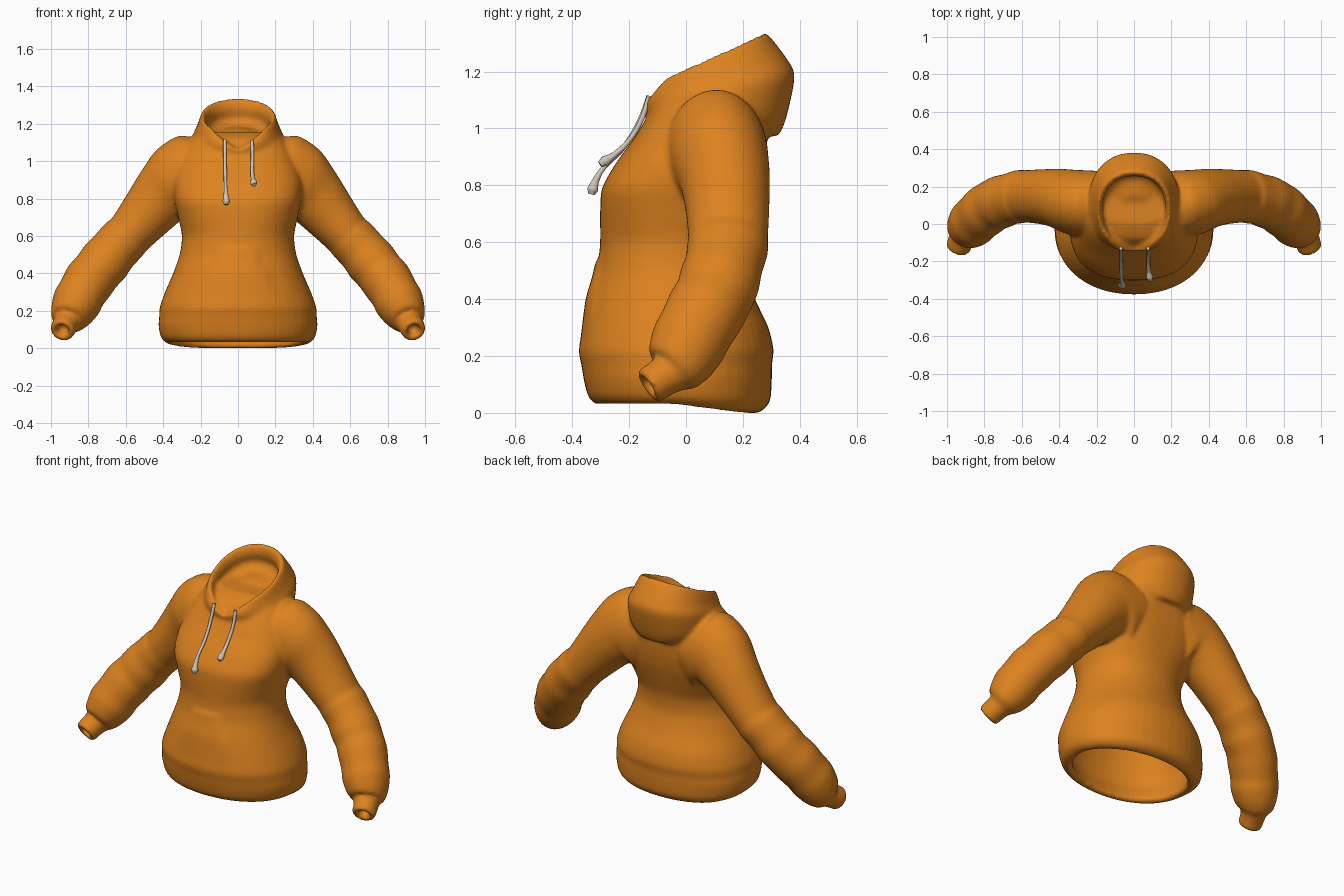
import bpy, bmesh, math
from mathutils import Vector

SEG = 48


def material(name, rgb):
    m = bpy.data.materials.new(name)
    m.diffuse_color = (*rgb, 1)
    return m


orange = material("orange fabric", (0.72, 0.225, 0.014))
cord = material("pale cord", (0.64, 0.56, 0.48))


def ring(fn, n=2.0):
    """Closed ring of points; fn maps unit (super)ellipse coordinates to 3D."""
    pts = []
    for i in range(SEG):
        a = 2 * math.pi * i / SEG
        c, s = math.cos(a), math.sin(a)
        pts.append(fn(math.copysign(abs(c) ** (2 / n), c),
                      math.copysign(abs(s) ** (2 / n), s)))
    return pts


def loft(bm, rings, steps=4):
    """Smooth capped loft through the rings."""
    dense = []
    for k in range(len(rings) - 1):
        p0, p1 = rings[max(k - 1, 0)], rings[k]
        p2, p3 = rings[k + 1], rings[min(k + 2, len(rings) - 1)]
        for j in range(steps):
            t = j / steps
            dense.append([b + (c - a) * (0.4 * t * (1 - t) ** 2)
                          + (c - b) * (t * t * (3 - 2 * t))
                          - (d - b) * (0.4 * t * t * (1 - t))
                          for a, b, c, d in zip(p0, p1, p2, p3)])
    dense.append(rings[-1])
    vs = [[bm.verts.new(p) for p in r] for r in dense]
    for a, b in zip(vs, vs[1:]):
        for i in range(SEG):
            j = (i + 1) % SEG
            bm.faces.new((a[i], a[j], b[j], b[i]))
    bm.faces.new(vs[0])
    bm.faces.new(vs[-1])
    return [v for r in vs for v in r]


def torso(bm):
    # z, front y, back y, half width, drop of the back hem
    rows = [
        (0.72, -0.25, 0.18, 0.26, 0), (0.52, -0.26, 0.16, 0.27, 0),
        (0.20, -0.33, 0.26, 0.37, 0), (0.08, -0.30, 0.23, 0.35, 0.02),
        (0.04, -0.29, 0.22, 0.345, 0.035), (0.033, -0.32, 0.26, 0.38, 0.03),
        (0.06, -0.345, 0.295, 0.412, 0.02), (0.12, -0.36, 0.302, 0.425, 0),
        (0.17, -0.368, 0.302, 0.421, 0), (0.22, -0.377, 0.308, 0.418, 0),
        (0.30, -0.363, 0.29, 0.39, 0), (0.40, -0.342, 0.243, 0.347, 0),
        (0.50, -0.313, 0.21, 0.312, 0), (0.60, -0.302, 0.212, 0.30, 0),
        (0.70, -0.302, 0.24, 0.32, 0), (0.79, -0.295, 0.265, 0.34, 0),
        (0.88, -0.245, 0.28, 0.345, 0), (0.97, -0.18, 0.285, 0.325, 0),
        (1.05, -0.13, 0.275, 0.29, 0), (1.12, -0.08, 0.25, 0.24, 0),
        (1.155, 0.0, 0.2, 0.17, 0)]

    def section(z, f, b, w, drop):
        def fn(u, v):
            y = (f + b) / 2 + v * (b - f) / 2
            return Vector((u * w, y, z - drop * max(0, min(1, (y + 0.05) / 0.25))))
        return ring(fn, 2.15 + 0.5 * max(0, min(1, (z - 0.6) / 0.2)))
    verts = loft(bm, [section(*r) for r in rows])
    # raised front pocket, fading out towards the hem
    for v in verts[20 * SEG:]:
        x, y, z = v.co
        half = 0.11 + max(0, 0.52 - z) * 0.5
        if y < -0.15 and 0.26 < z < 0.53 and abs(x) < half:
            v.co.y -= 0.012 * min(1, (half - abs(x)) / 0.04) * min(1, (z - 0.26) / 0.15)


def sleeve(bm, side):
    # centre x, y, z, radius across, radius front to back
    rows = [
        (0.14, 0.11, 0.94, 0.18, 0.17), (0.25, 0.105, 0.905, 0.24, 0.182),
        (0.335, 0.12, 0.885, 0.202, 0.172), (0.405, 0.138, 0.815, 0.168, 0.158),
        (0.49, 0.146, 0.715, 0.146, 0.147), (0.58, 0.148, 0.61, 0.127, 0.14),
        (0.61, 0.146, 0.58, 0.132, 0.143), (0.665, 0.133, 0.52, 0.131, 0.137),
        (0.71, 0.118, 0.465, 0.138, 0.142), (0.755, 0.098, 0.41, 0.133, 0.138),
        (0.795, 0.07, 0.36, 0.137, 0.14), (0.835, 0.035, 0.295, 0.13, 0.134),
        (0.862, 0.008, 0.245, 0.132, 0.134), (0.89, -0.02, 0.19, 0.116, 0.122),
        (0.908, -0.045, 0.155, 0.096, 0.104), (0.913, -0.06, 0.14, 0.072, 0.076),
        (0.93, -0.098, 0.115, 0.068, 0.068), (0.94, -0.13, 0.094, 0.064, 0.066),
        (0.943, -0.135, 0.09, 0.042, 0.042), (0.94, -0.127, 0.097, 0.032, 0.034),
        (0.927, -0.095, 0.118, 0.026, 0.028)]
    centres = [Vector(r[:3]) for r in rows]
    tangents = [(centres[min(i + 1, 17)] - centres[max(min(i, 17) - 1, 0)]).normalized()
                for i in range(len(rows))]
    rings = []
    for c, t, r in zip(centres, tangents, rows):
        e = Vector((0, 1, 0))
        e = (e - t * e.dot(t)).normalized()
        f = t.cross(e)

        def fn(u, v):
            p = c + f * (u * r[3]) + e * (v * r[4])
            return Vector((p.x * side, p.y, p.z))
        rings.append(ring(fn))
    loft(bm, rings)


def hood(bm):
    # front (y, z), back (y, z), half width, depth of the V at the throat
    rows = [
        (-0.06, 0.99, 0.26, 0.99, 0.15, 0), (-0.11, 1.0, 0.32, 0.972, 0.19, 0),
        (-0.14, 1.04, 0.352, 1.035, 0.238, 0), (-0.15, 1.08, 0.382, 1.18, 0.242, 0.01),
        (-0.15, 1.115, 0.358, 1.24, 0.222, 0.045), (-0.135, 1.15, 0.29, 1.328, 0.198, 0.09),
        (-0.12, 1.155, 0.265, 1.328, 0.185, 0.09), (-0.10, 1.13, 0.255, 1.28, 0.168, 0.06),
        (-0.085, 1.10, 0.27, 1.225, 0.165, 0.01), (-0.05, 1.085, 0.235, 1.185, 0.13, 0),
        (0.03, 1.12, 0.16, 1.175, 0.06, 0)]

    def section(fy, fz, by, bz, w, notch):
        def fn(u, v):
            k = (v + 1) / 2
            z = fz + (bz - fz) * k
            if v < 0:
                z -= notch * max(0, 1 - abs(u * w) / 0.15)
            return Vector((u * w, fy + (by - fy) * k, z))
        return ring(fn, 2.2)
    loft(bm, [section(*r) for r in rows])


# fused garment: torso, hood and both sleeves
bm = bmesh.new()
torso(bm)
hood(bm)
for side in (-1, 1):
    sleeve(bm, side)
bmesh.ops.recalc_face_normals(bm, faces=bm.faces)
me = bpy.data.meshes.new("hooded_sweater")
bm.to_mesh(me)
bm.free()
me.materials.append(orange)
garment = bpy.data.objects.new("hooded_sweater", me)
bpy.context.collection.objects.link(garment)
rm = garment.modifiers.new("fuse", 'REMESH')
rm.mode = 'VOXEL'
rm.voxel_size = 0.011
rm.use_smooth_shade = True
sm = garment.modifiers.new("soften", 'SMOOTH')
sm.factor = 0.5
sm.iterations = 7


# drawstrings with thick ends
def drawstring(name, pts):
    cu = bpy.data.curves.new(name, 'CURVE')
    cu.dimensions = '3D'
    cu.bevel_depth = 0.01
    cu.bevel_resolution = 3
    cu.resolution_u = 6
    cu.use_fill_caps = True
    sp = cu.splines.new('BEZIER')
    sp.bezier_points.add(len(pts) - 1)
    for bp, (x, y, z, r) in zip(sp.bezier_points, pts):
        bp.co = (x, y, z)
        bp.radius = r
        bp.handle_left_type = bp.handle_right_type = 'AUTO'
    cu.materials.append(cord)
    ob = bpy.data.objects.new(name, cu)
    bpy.context.collection.objects.link(ob)


drawstring("long_drawstring", [
    (-0.07, -0.13, 1.115, 0.9), (-0.07, -0.162, 1.03, 0.9), (-0.068, -0.222, 0.93, 0.9),
    (-0.066, -0.295, 0.855, 0.9), (-0.064, -0.318, 0.815, 1.3),
    (-0.063, -0.328, 0.785, 2.0), (-0.063, -0.332, 0.768, 1.2)])
drawstring("short_drawstring", [
    (0.075, -0.13, 1.11, 0.9), (0.077, -0.157, 1.03, 0.9), (0.076, -0.202, 0.955, 0.9),
    (0.08, -0.255, 0.905, 1.1), (0.084, -0.285, 0.885, 1.9), (0.086, -0.302, 0.873, 1.2)])
